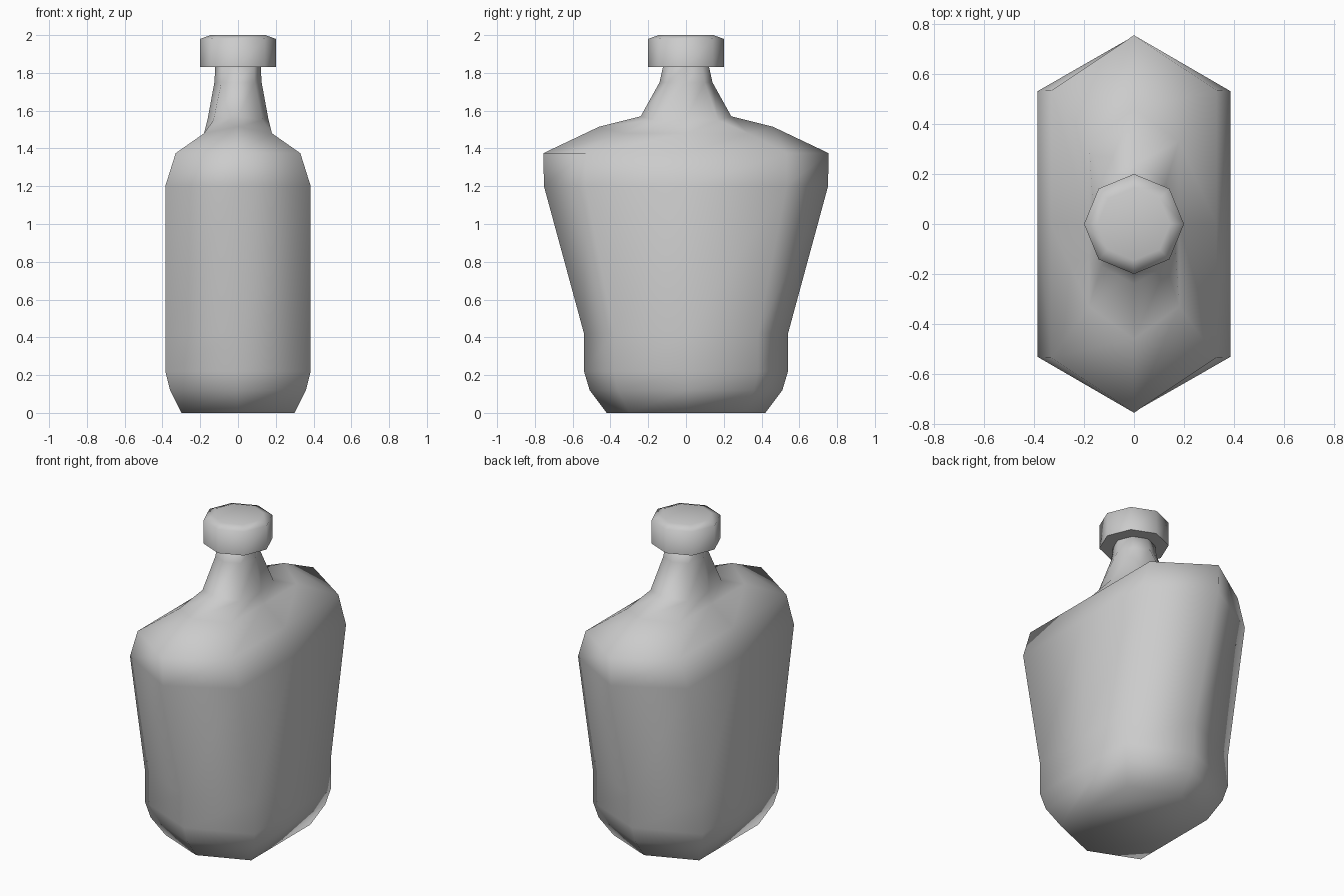
import bpy, bmesh, math

if "Cube" in bpy.data.objects:
    bpy.data.objects.remove(bpy.data.objects["Cube"])

K = math.sqrt(0.5)


def loft(name, rings, angle):
    """Skin a stack of closed rings, cap both ends, shade smooth."""
    bm = bmesh.new()
    loops = [[bm.verts.new(p) for p in ring] for ring in rings]
    n = len(loops[0])
    for a, b in zip(loops, loops[1:]):
        for i in range(n):
            j = (i + 1) % n
            bm.faces.new((a[i], a[j], b[j], b[i]))
    bm.faces.new(loops[0][::-1])
    bm.faces.new(loops[-1])
    bmesh.ops.recalc_face_normals(bm, faces=bm.faces)
    mesh = bpy.data.meshes.new(name)
    bm.to_mesh(mesh)
    bm.free()
    ob = bpy.data.objects.new(name, mesh)
    bpy.context.collection.objects.link(ob)
    bpy.ops.object.select_all(action='DESELECT')
    ob.select_set(True)
    bpy.context.view_layer.objects.active = ob
    bpy.ops.object.shade_smooth_by_angle(angle=math.radians(angle))
    return ob


def ring(side, corner, end):
    """Eight-sided ring mirrored from side (x,z), corner (x,y,z), end (y,z)."""
    (ax, az), (bx, by, bz), (cy, cz) = side, corner, end
    return [(ax, 0, az), (bx, by, bz), (0, cy, cz), (-bx, by, bz),
            (-ax, 0, az), (-bx, -by, bz), (0, -cy, cz), (bx, -by, bz)]


# Flask body: flat-sided stretched octagons (half width, half depth, height)
body = [(.30, .42, 0), (.36, .51, .12), (.385, .54, .22), (.385, .54, .42),
        (.385, .752, 1.2), (.33, .755, 1.375)]
rings = [ring((x, z), (x, y * K, z), (y, z)) for x, y, z in body]
# Shoulder blending into the neck
rings.append(ring((.18, 1.48), (.18, .33, 1.48), (.46, 1.515)))
rings.append(ring((.16, 1.56), (.13, .17, 1.55), (.24, 1.57)))
# Round neck
for rx, ry, z in [(.125, .14, 1.75), (.12, .12, 1.84)]:
    rings.append(ring((rx, z), (rx * K, ry * K, z), (ry, z)))
loft("bottle_body", rings, 80)

# Octagonal stopper with a softened top edge
cap = [ring((r, z), (r * K, r * K, z), (r, z))
       for r, z in [(.2, 1.83), (.2, 1.98), (.145, 2.0)]]
loft("bottle_cap", cap, 80)
